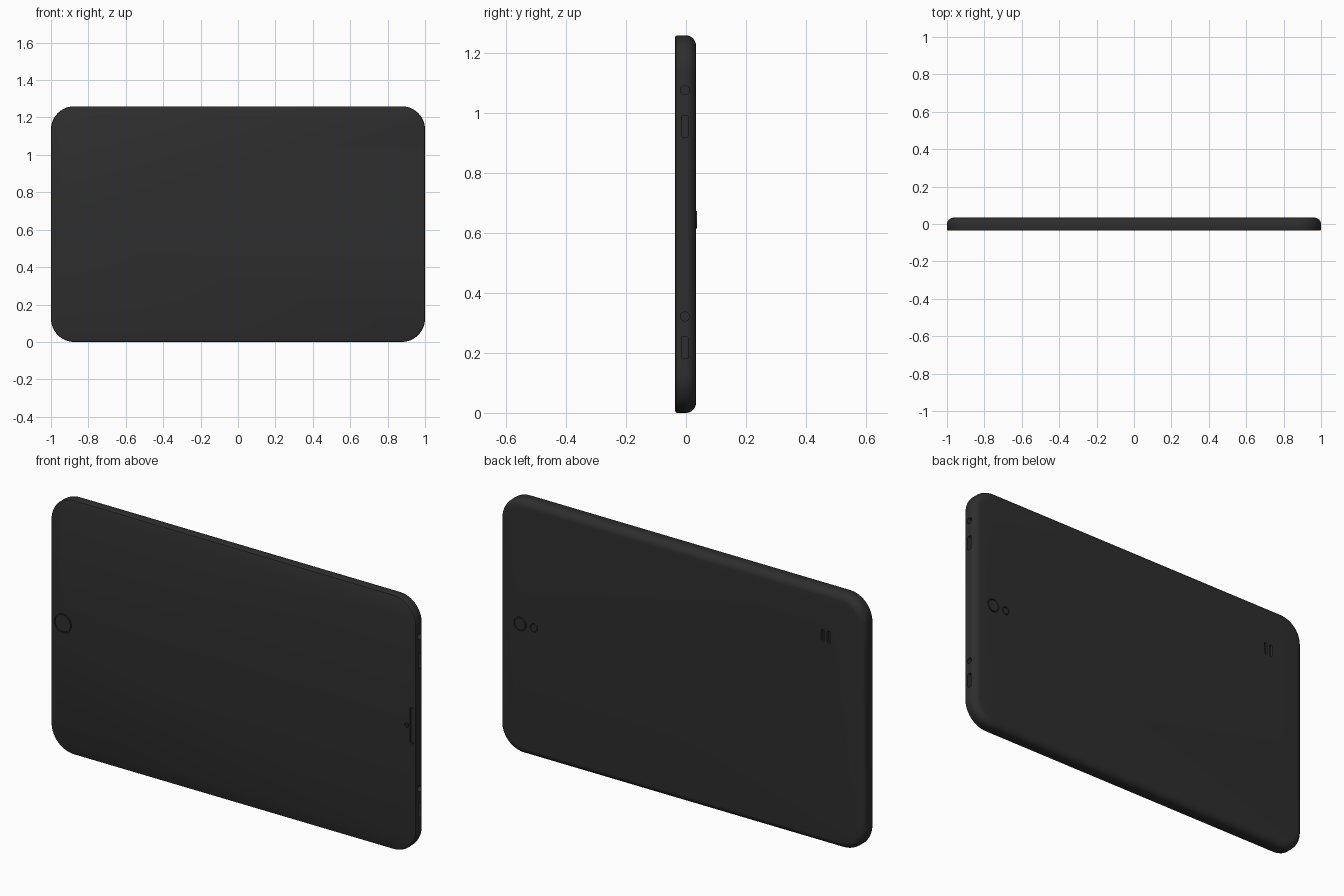
import bpy, bmesh, math

if "Cube" in bpy.data.objects:
    bpy.data.objects.remove(bpy.data.objects["Cube"])


def material(name, r, g, b):
    m = bpy.data.materials.new(name)
    m.diffuse_color = (r, g, b, 1)
    m.use_nodes = True
    m.node_tree.nodes["Principled BSDF"].inputs["Base Color"].default_value = m.diffuse_color
    return m


CASE = material("charcoal", 0.027, 0.027, 0.027)


def outline(cx, cz, hw, hh, r, n=8):
    """Rounded rectangle; a circle when r equals both half sizes."""
    pts = []
    for k, (sx, sz) in enumerate([(1, 1), (-1, 1), (-1, -1), (1, -1)]):
        for i in range(n + 1):
            a = math.pi / 2 * (k + i / n)
            p = (cx + sx * (hw - r) + r * math.cos(a), cz + sz * (hh - r) + r * math.sin(a))
            if not pts or math.dist(p, pts[-1]) > 1e-5:
                pts.append(p)
    if math.dist(pts[0], pts[-1]) < 1e-5:
        pts.pop()
    return pts


def loft(name, rings, side=False):
    """Skin a stack of (outline, depth) rings along y, or along x for side parts."""
    bm = bmesh.new()
    loops = [[bm.verts.new((d, u, v) if side else (u, d, v)) for u, v in pts] for pts, d in rings]
    for a, b in zip(loops, loops[1:]):
        for i in range(len(a)):
            j = (i + 1) % len(a)
            bm.faces.new((a[i], a[j], b[j], b[i]))
    bm.faces.new(loops[0])
    bm.faces.new(loops[-1])
    bmesh.ops.recalc_face_normals(bm, faces=bm.faces)
    me = bpy.data.meshes.new(name)
    bm.to_mesh(me)
    bm.free()
    ob = bpy.data.objects.new(name, me)
    ob.data.materials.append(CASE)
    bpy.context.collection.objects.link(ob)
    return ob


def smooth(ob):
    bpy.ops.object.select_all(action='DESELECT')
    ob.select_set(True)
    bpy.context.view_layer.objects.active = ob
    bpy.ops.object.shade_smooth_by_angle(angle=math.radians(35))


def circle(x, z, r):
    return outline(x, z, r, r, r)


FRONT, BACK, MID = -0.036, 0.034, 0.63

# Body: nearly square front edge, soft rounded back edge
profile = [(0.006, FRONT), (0.002, FRONT + 0.002), (0, FRONT + 0.006), (0, 0)]
profile += [(0.036 * (1 - math.cos(a)), BACK * math.sin(a))
            for a in [math.pi / 2 * i / 8 for i in range(1, 9)]]
body = loft("tablet_body", [(outline(0, MID, 1 - i, MID - i, 0.125 - i, 12), y) for i, y in profile])

# Recesses: home button, earpiece, front lens, flash, speaker slots, side ports
cuts = [
    (circle(-0.935, 0.635, 0.047), FRONT - 0.01, FRONT + 0.006, False),
    (outline(0.978, 0.64, 0.01, 0.09, 0.009), FRONT - 0.01, FRONT + 0.006, False),
    (circle(0.95, 0.635, 0.011), FRONT - 0.01, FRONT + 0.006, False),
    (circle(0.885, 0.645, 0.034), BACK - 0.006, BACK + 0.01, False),
    (circle(0.81, 0.645, 0.021), BACK - 0.006, BACK + 0.01, False),
]
cuts += [(outline(x, 1.03, 0.008, 0.03, 0.007), BACK - 0.012, BACK + 0.01, False)
         for x in (-0.773, -0.806)]
for z in (1.077, 0.322):
    cuts.append((circle(-0.004, z, 0.015), 0.975, 1.02, True))
for z in (0.957, 0.217):
    cuts.append((outline(-0.004, z, 0.011, 0.036, 0.004), 0.975, 1.02, True))

for pts, d0, d1, side in cuts:
    cutter = loft("cutter", [(pts, d0), (pts, d1)], side)
    cutter.hide_render = True
    mod = body.modifiers.new("cut", 'BOOLEAN')
    mod.operation = 'DIFFERENCE'
    mod.solver = 'EXACT'
    mod.object = cutter
    bpy.context.view_layer.objects.active = body
    bpy.ops.object.modifier_apply(modifier=mod.name)
    bpy.data.objects.remove(cutter)
smooth(body)

# Inserts sitting in the recesses, leaving a thin gap around each
inserts = [
    ("home_button", circle(-0.935, 0.635, 0.042), FRONT + 0.007, FRONT),
    ("earpiece_grille", outline(0.978, 0.64, 0.007, 0.087, 0.006), FRONT + 0.007, FRONT + 0.002),
    ("front_lens", circle(0.95, 0.635, 0.007), FRONT + 0.007, FRONT + 0.001),
    ("rear_camera", circle(0.885, 0.645, 0.029), BACK - 0.007, BACK + 0.002),
    ("flash", circle(0.81, 0.645, 0.017), BACK - 0.007, BACK),
]
for name, pts, d0, d1 in inserts:
    smooth(loft(name, [(pts, d0), (pts, d1)]))
